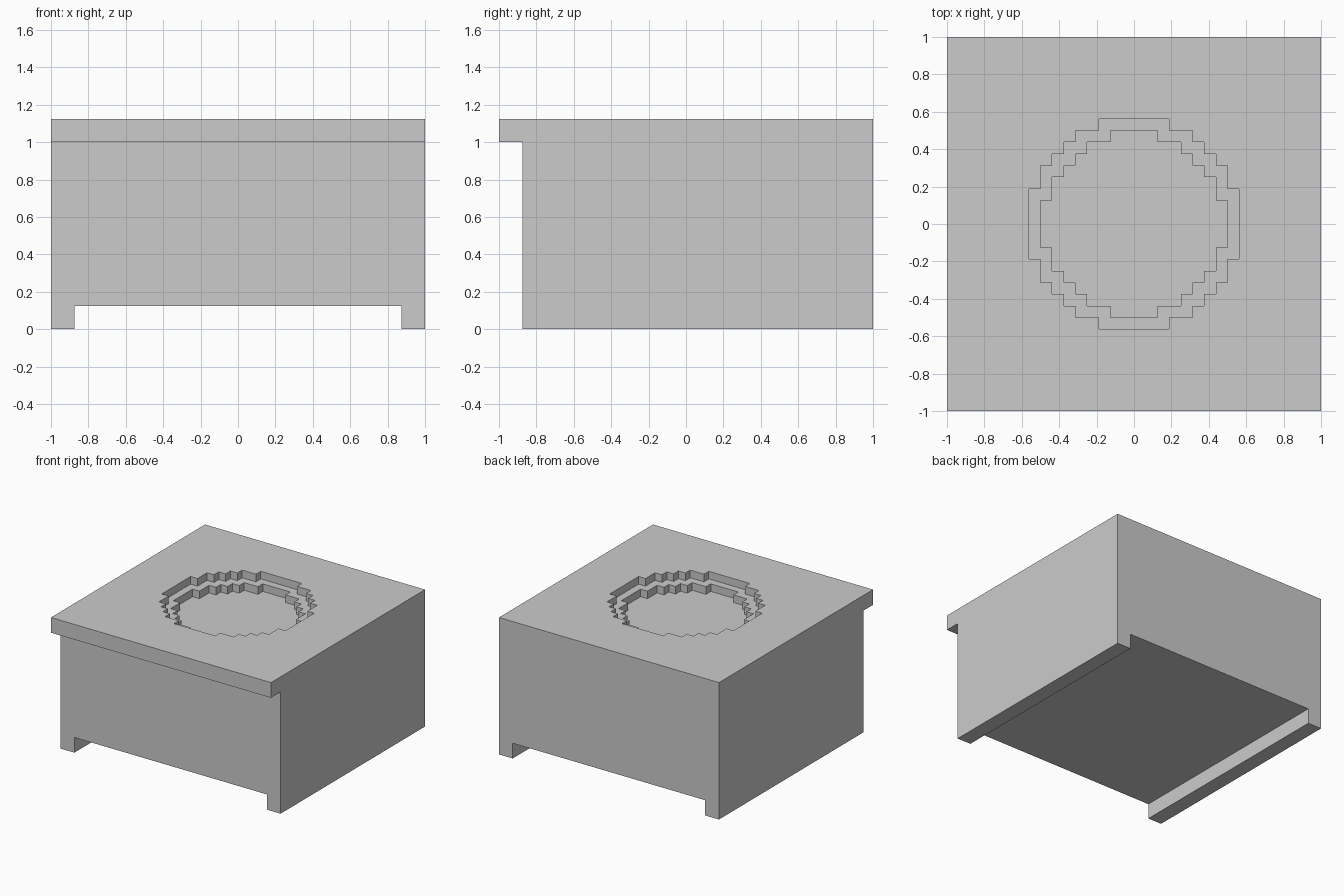
import bpy, bmesh

if "Cube" in bpy.data.objects:
    bpy.data.objects.remove(bpy.data.objects["Cube"])

U = 1 / 16  # grid unit of the blocky style


def prism(name, outline, z0, z1):
    """Solid made by raising a flat outline from z0 to z1."""
    bm = bmesh.new()
    face = bm.faces.new([bm.verts.new((x, y, z0)) for x, y in outline])
    ext = bmesh.ops.extrude_face_region(bm, geom=[face])
    verts = [v for v in ext["geom"] if isinstance(v, bmesh.types.BMVert)]
    bmesh.ops.translate(bm, verts=verts, vec=(0, 0, z1 - z0))
    bmesh.ops.recalc_face_normals(bm, faces=bm.faces[:])
    mesh = bpy.data.meshes.new(name)
    bm.to_mesh(mesh)
    bm.free()
    ob = bpy.data.objects.new(name, mesh)
    bpy.context.collection.objects.link(ob)
    return ob


def rect(x0, x1, y0, y1):
    return [(x0, y0), (x1, y0), (x1, y1), (x0, y1)]


def stepped_circle(corners):
    """Staircase circle from the outer corners of one quadrant, in grid units."""
    quad = []
    for i, (x, y) in enumerate(corners):
        quad.append((x * U, y * U))
        if i + 1 < len(corners):
            quad.append((x * U, corners[i + 1][1] * U))
    pts = []
    for _ in range(4):
        pts += quad[::-1]
        quad = [(-y, x) for x, y in quad]
    return pts


def carve(target, cutter):
    cutter.hide_render = True
    mod = target.modifiers.new(cutter.name, 'BOOLEAN')
    mod.operation = 'DIFFERENCE'
    mod.solver = 'EXACT'
    mod.object = cutter
    bpy.context.view_layer.objects.active = target
    bpy.ops.object.modifier_apply(modifier=mod.name)
    bpy.data.objects.remove(cutter)


# Main block
block = prism("block_body", rect(-1, 1, -1, 1), 0, 1.125)

# Channel underneath, leaving two side runners
carve(block, prism("channel_cutter", rect(-0.875, 0.875, -1.5, 1.5), -0.5, 0.125))

# Recessed front below the overhanging top lip
carve(block, prism("front_cutter", rect(-1.5, 1.5, -1.5, -0.875), -0.5, 1))

# Two-step round basin in the top
outer = [(3, 9), (5, 8), (6, 7), (7, 6), (8, 5), (9, 3)]
inner = [(2, 8), (4, 7), (5, 6), (6, 5), (7, 4), (8, 2)]
carve(block, prism("basin_rim_cutter", stepped_circle(outer), 1.0625, 1.5))
carve(block, prism("basin_floor_cutter", stepped_circle(inner), 1, 1.5))
